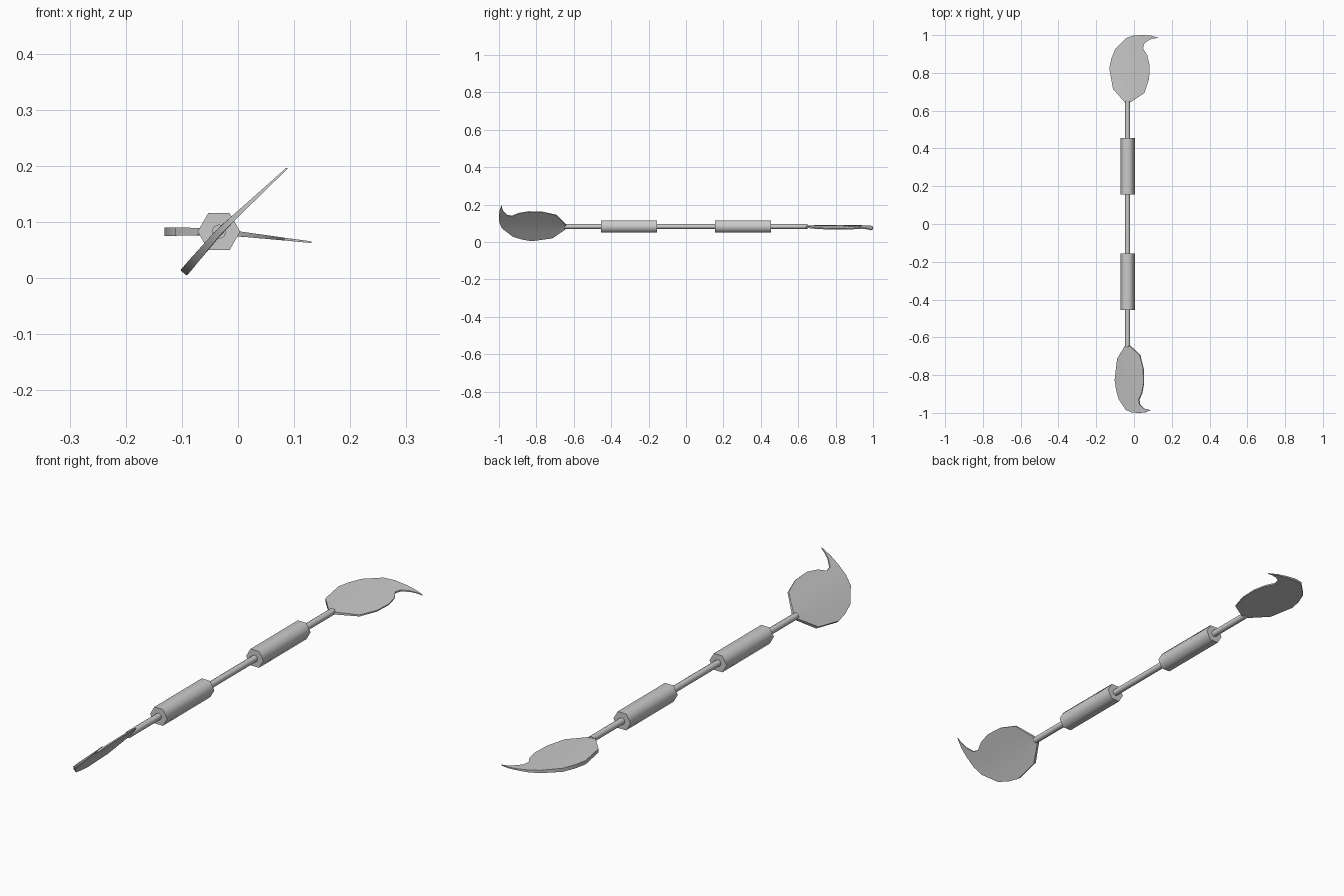
import bpy, bmesh, math
from mathutils import Matrix, Vector

if "Cube" in bpy.data.objects:
    bpy.data.objects.remove(bpy.data.objects["Cube"])

AX, AZ = -0.034, 0.083   # shaft axis


def smooth(ob, angle):
    bpy.ops.object.select_all(action='DESELECT')
    ob.select_set(True)
    bpy.context.view_layer.objects.active = ob
    bpy.ops.object.shade_smooth_by_angle(angle=math.radians(angle))


def rod(name, y0, y1, radius, sides):
    bpy.ops.mesh.primitive_cylinder_add(
        vertices=sides, radius=radius, depth=y1 - y0,
        location=(AX, (y0 + y1) / 2, AZ), rotation=(math.pi / 2, 0, 0))
    ob = bpy.context.object
    ob.name = name
    # turn so that corners point left and right
    ob.data.transform(Matrix.Rotation(math.pi / 2, 4, 'Z'))
    smooth(ob, 65)


# Shaft and the two hexagonal grips
rod("shaft", -0.65, 0.65, 0.013, 8)
rod("back_grip", 0.155, 0.455, 0.038, 6)
rod("front_grip", -0.455, -0.155, 0.038, 6)

# Hooked blade: left and right outline points from root to tip (x, y)
ROWS = [((-0.045, 0.640), (-0.020, 0.643)),
        ((-0.111, 0.714), (0.055, 0.693)),
        ((-0.131, 0.825), (0.080, 0.767)),
        ((-0.120, 0.875), (0.083, 0.840)),
        ((-0.100, 0.926), (0.070, 0.894)),
        ((-0.042, 0.984), (0.048, 0.930)),
        ((0.000, 0.998), (0.055, 0.957)),
        ((0.048, 1.000), (0.085, 0.977)),
        ((0.090, 0.997), (0.108, 0.983)),
        ((0.130, 0.986), (0.131, 0.984))]
CUTS = 4


def blade(name, flip, turn):
    bm = bmesh.new()
    top, bottom = [], []
    for left, right in ROWS:
        rows = ([], [])
        for i in range(CUTS + 1):
            p = Vector(left).lerp(Vector(right), i / CUTS)
            x = p.x - AX
            half = max(0.0015, 0.0055 - 0.026 * x)   # thin towards the hook
            half = min(half, 0.0075)
            mid = -0.115 * max(0, x)                 # gentle fold along the axis
            for row, s in zip(rows, (1, -1)):
                row.append(bm.verts.new((x, p.y, mid + s * half)))
        top.append(rows[0])
        bottom.append(rows[1])
    n = len(ROWS) - 1
    for j in range(n):
        for i in range(CUTS):
            for g in (top, bottom):
                bm.faces.new((g[j][i], g[j][i + 1], g[j + 1][i + 1], g[j + 1][i]))
        for i in (0, CUTS):
            bm.faces.new((top[j][i], top[j + 1][i], bottom[j + 1][i], bottom[j][i]))
    for j in (0, n):
        for i in range(CUTS):
            bm.faces.new((top[j][i], top[j][i + 1], bottom[j][i + 1], bottom[j][i]))
    bm.transform(Matrix.Translation((AX, 0, AZ))
                 @ Matrix.Rotation(-turn, 4, 'Y')
                 @ Matrix.Diagonal((1, flip, 1, 1)))
    bmesh.ops.recalc_face_normals(bm, faces=bm.faces)
    me = bpy.data.meshes.new(name)
    bm.to_mesh(me)
    bm.free()
    ob = bpy.data.objects.new(name, me)
    bpy.context.collection.objects.link(ob)
    smooth(ob, 40)


# Blades, feathered about 49 degrees to each other
blade("back_blade", 1, 0)
blade("front_blade", -1, math.radians(49.5))
